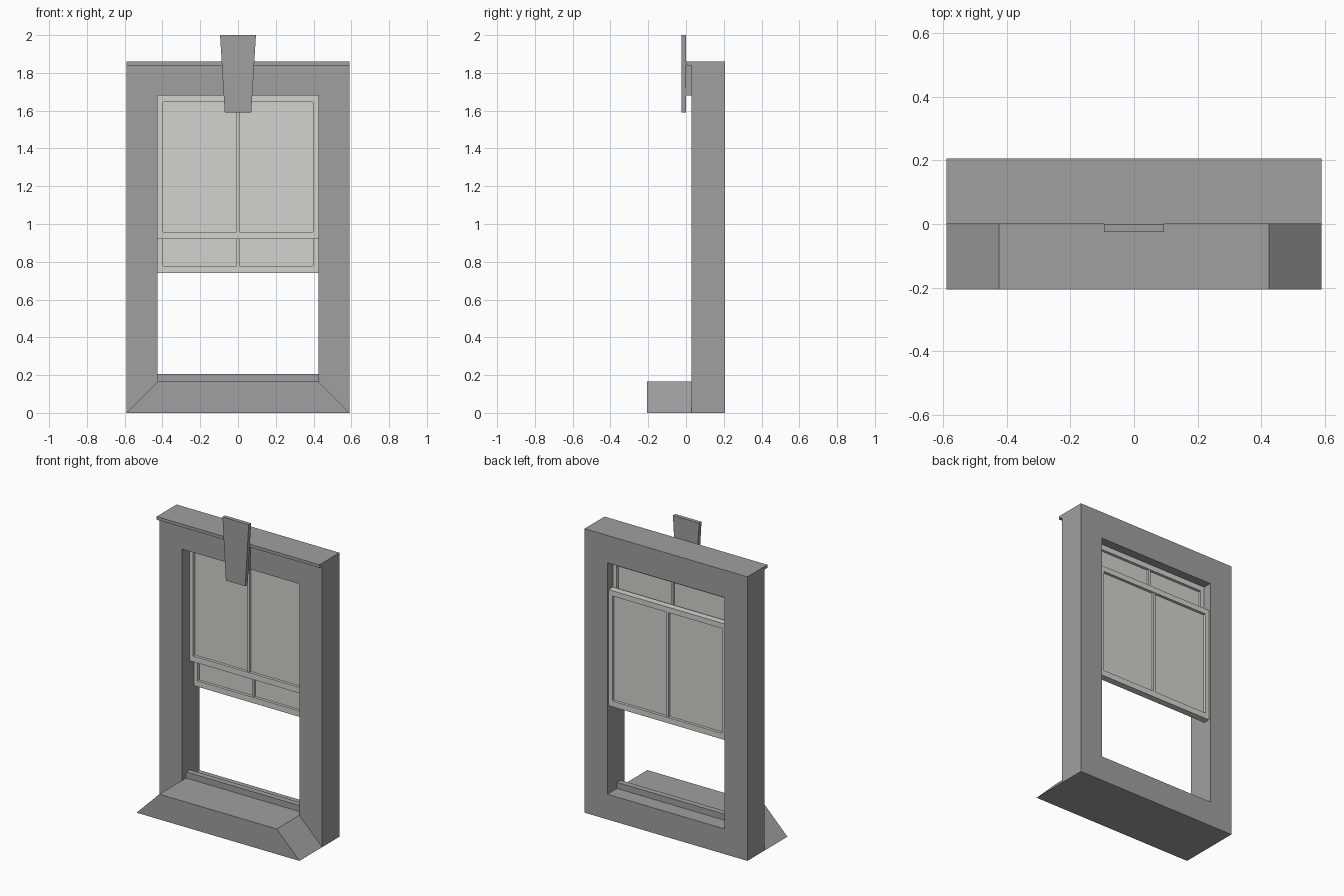
import bpy
import bmesh

cube = bpy.data.objects.get("Cube")
if cube:
    bpy.data.objects.remove(cube, do_unlink=True)


def make_material(name, colour):
    mat = bpy.data.materials.new(name)
    mat.use_nodes = True
    mat.diffuse_color = colour
    mat.node_tree.nodes["Principled BSDF"].inputs["Base Color"].default_value = colour
    return mat


stone = make_material("grey stone", (0.35, 0.35, 0.35, 1))
paint = make_material("pale paint", (0.66, 0.645, 0.61, 1))


def finish(name, bm, mat):
    bmesh.ops.recalc_face_normals(bm, faces=bm.faces)
    mesh = bpy.data.meshes.new(name)
    bm.to_mesh(mesh)
    bm.free()
    mesh.materials.append(mat)
    obj = bpy.data.objects.new(name, mesh)
    bpy.context.collection.objects.link(obj)
    return obj


def prism(name, outline, y0, y1, mat):
    """Extrude an (x, z) outline from y0 to y1."""
    bm = bmesh.new()
    face = bm.faces.new([bm.verts.new((x, y0, z)) for x, z in outline])
    moved = bmesh.ops.extrude_face_region(bm, geom=[face])["geom"]
    verts = [v for v in moved if isinstance(v, bmesh.types.BMVert)]
    bmesh.ops.translate(bm, verts=verts, vec=(0, y1 - y0, 0))
    return finish(name, bm, mat)


def rect(x0, x1, z0, z1):
    return [(x0, z0), (x1, z0), (x1, z1), (x0, z1)]


def ring(name, outer, inner, y0, y1, mat):
    """Rectangular frame with a rectangular hole, extruded along y."""
    bm = bmesh.new()
    rows = [[bm.verts.new((x, y, z)) for x, z in outline]
            for outline, y in ((outer, y0), (outer, y1), (inner, y1), (inner, y0))]
    for a, b in zip(rows, rows[1:] + rows[:1]):
        for i in range(4):
            j = (i + 1) % 4
            bm.faces.new((a[i], a[j], b[j], b[i]))
    return finish(name, bm, mat)


HALF, HOLE = 0.59, 0.425      # half widths of surround and opening
SILL, HEAD, TOP = 0.165, 1.68, 1.86

# Stone surround, top lip and flared sill
ring("surround", rect(-HALF, HALF, 0, TOP), rect(-HOLE, HOLE, SILL, HEAD),
     0.028, 0.207, stone)
prism("top_lip", rect(-HALF, HALF, 1.84, TOP), 0, 0.028, stone)
prism("sill", [(-HALF, 0), (HALF, 0), (HOLE, SILL), (-HOLE, SILL)],
      -0.207, 0.028, stone)
prism("sill_rail", rect(-HOLE, HOLE, SILL, 0.205), 0.07, 0.108, stone)

# Keystone and the block holding it
prism("keystone", [(-0.07, 1.59), (0.07, 1.59), (0.095, 2), (-0.095, 2)],
      -0.025, 0, stone)
prism("keystone_block", rect(-0.07, 0.07, HEAD, 1.84), 0, 0.028, stone)


# Two sliding sashes
def sash(name, z0, y0):
    z1, depth = z0 + 0.76, 0.044
    gx, g0, g1 = HOLE - 0.027, z0 + 0.038, z1 - 0.035
    ring(name + "_frame", rect(-HOLE, HOLE, z0, z1), rect(-gx, gx, g0, g1),
         y0, y0 + depth, paint)
    prism(name + "_pane", rect(-gx, gx, g0, g1), y0 + 0.018, y0 + 0.026, paint)
    prism(name + "_glazing_bar", rect(-0.008, 0.008, g0, g1),
          y0 + 0.004, y0 + depth - 0.004, paint)


sash("upper_sash", 0.92, 0.105)
sash("lower_sash", 0.74, 0.15)
